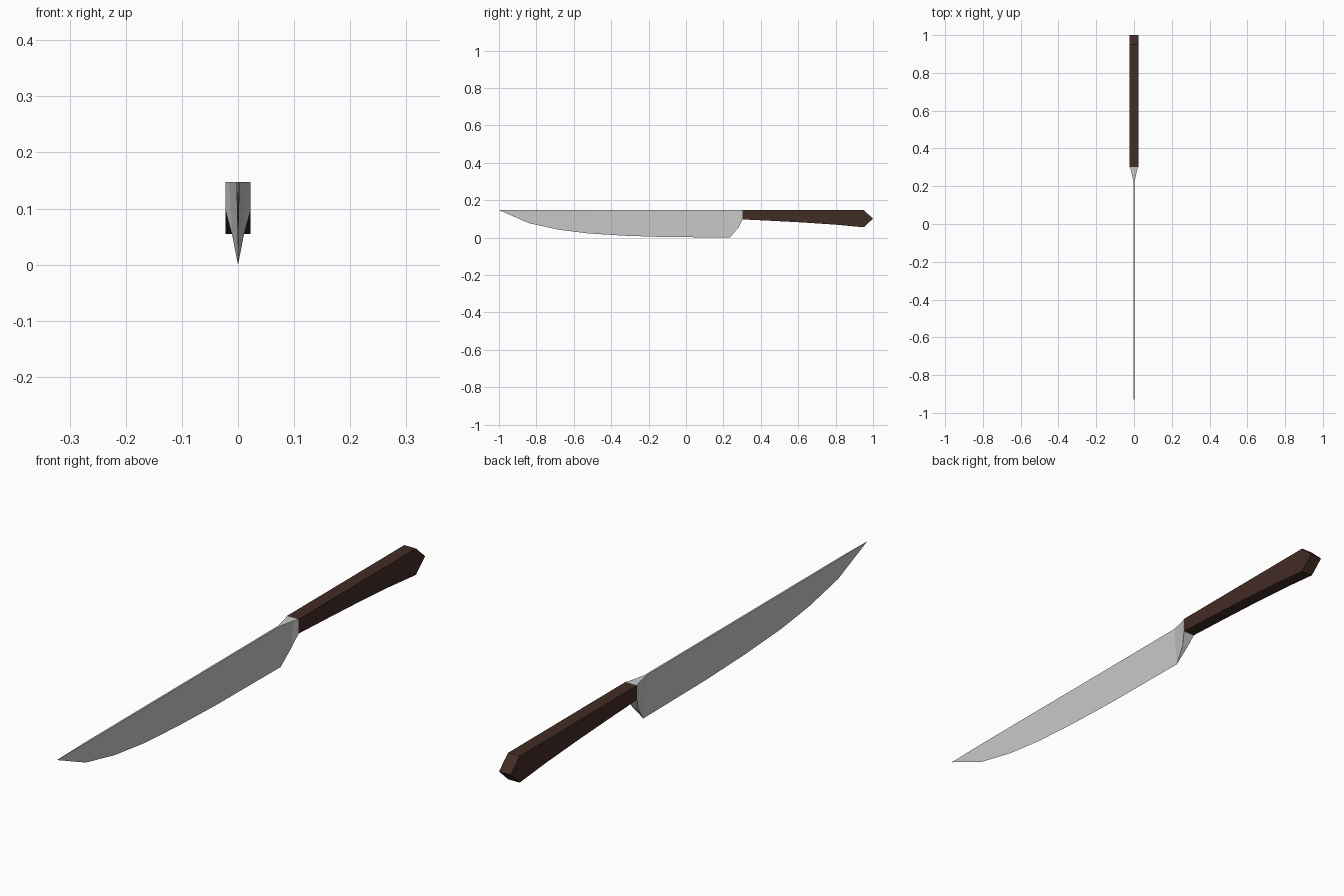
import bpy, bmesh

if "Cube" in bpy.data.objects:
    bpy.data.objects.remove(bpy.data.objects["Cube"])

TOP = 0.147


def material(name, rgb):
    m = bpy.data.materials.new(name)
    m.diffuse_color = (*rgb, 1)
    m.use_nodes = True
    m.node_tree.nodes["Principled BSDF"].inputs["Base Color"].default_value = m.diffuse_color
    return m


def loft(name, stations, mat):
    """Skin four-sided sections: (top y, top z, top half width, bottom y, bottom z, bottom half width)."""
    bm = bmesh.new()
    rings = []
    for ty, tz, tw, by, bz, bw in stations:
        pts = [(-tw, ty, tz), (tw, ty, tz), (bw, by, bz), (-bw, by, bz)]
        rings.append([bm.verts.new(p) for p in pts])
    for a, b in zip(rings, rings[1:]):
        for i in range(4):
            j = (i + 1) % 4
            bm.faces.new((a[i], a[j], b[j], b[i]))
    bm.faces.new(rings[0])
    bm.faces.new(rings[-1])
    # weld the sharp edge and the tip
    bmesh.ops.remove_doubles(bm, verts=bm.verts, dist=0.00005)
    bmesh.ops.recalc_face_normals(bm, faces=bm.faces)
    me = bpy.data.meshes.new(name)
    bm.to_mesh(me)
    bm.free()
    me.materials.append(mat)
    ob = bpy.data.objects.new(name, me)
    bpy.context.collection.objects.link(ob)
    return ob


steel = material("steel grey", (0.58, 0.59, 0.585))
wood = material("dark brown wood", (0.055, 0.025, 0.018))

# blade: wedge section with a curved cutting edge, tip at the front
edge = [(-0.84, 0.077), (-0.68, 0.042), (-0.52, 0.022),
        (-0.33, 0.010), (-0.12, 0.003)]
blade = [(-1.0, TOP, 0, -1.0, TOP, 0)]
blade += [(y, TOP, 0.003, y, z, 0) for y, z in edge]
# bolster: flares out to the handle width
blade += [(0.225, TOP, 0.003, 0.235, 0.0, 0),
          (0.285, TOP, 0.016, 0.28, 0.053, 0.0105),
          (0.302, TOP, 0.0225, 0.302, 0.097, 0.0225)]
loft("blade", blade, steel)

# handle: rectangular bar, deeper towards a pointed butt
W = 0.0225
under = [(0.302, 0.097), (0.45, 0.090), (0.62, 0.081), (0.80, 0.069), (0.95, 0.055)]
handle = [(y, TOP, W, y, z, W) for y, z in under]
handle.append((1.0, 0.101, W, 1.0, 0.101, W))
loft("handle", handle, wood)
